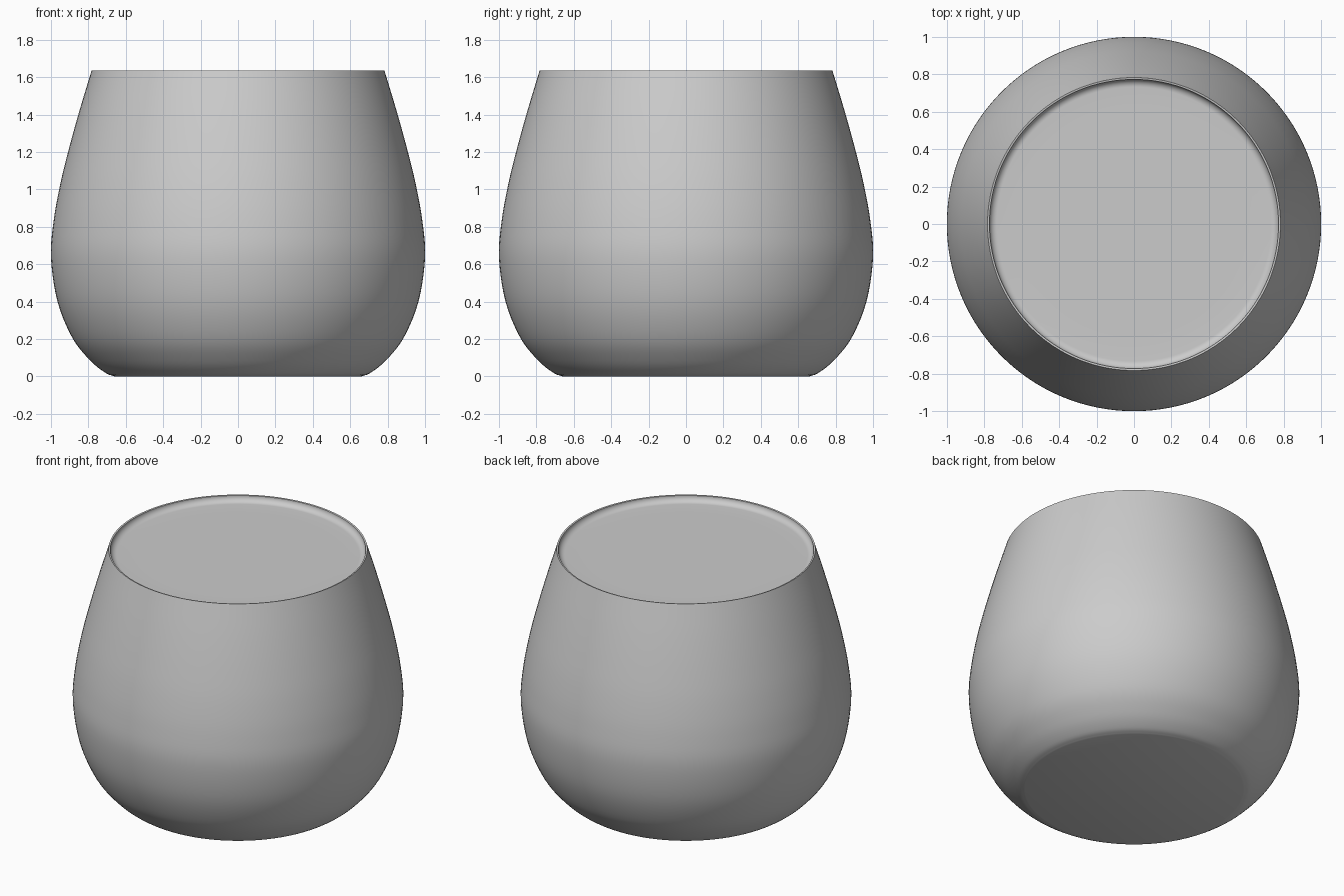
import bpy, bmesh, math
from mathutils import Vector

if "Cube" in bpy.data.objects:
    bpy.data.objects.remove(bpy.data.objects["Cube"])

SEGMENTS = 128


def smooth_path(pts, steps=5):
    """Catmull-Rom curve through (radius, height) points."""
    v = [Vector(p) for p in pts]
    v = [2 * v[0] - v[1]] + v + [2 * v[-1] - v[-2]]
    out = []
    for a, b, c, d in zip(v, v[1:], v[2:], v[3:]):
        for i in range(steps):
            t = i / steps
            out.append(0.5 * (2 * b + (c - a) * t + (2 * a - 5 * b + 4 * c - d) * t**2
                              + (3 * b - a - 3 * c + d) * t**3))
    return [tuple(p) for p in out] + [pts[-1]]


def lathe(name, profile):
    bm = bmesh.new()
    verts = [bm.verts.new((r, 0, z)) for r, z in profile]
    edges = [bm.edges.new(pair) for pair in zip(verts, verts[1:])]
    bmesh.ops.spin(bm, geom=verts + edges, cent=(0, 0, 0), axis=(0, 0, 1),
                   angle=math.tau, steps=SEGMENTS)
    bmesh.ops.remove_doubles(bm, verts=bm.verts, dist=1e-4)
    bmesh.ops.recalc_face_normals(bm, faces=bm.faces)
    mesh = bpy.data.meshes.new(name)
    bm.to_mesh(mesh)
    bm.free()
    obj = bpy.data.objects.new(name, mesh)
    bpy.context.collection.objects.link(obj)
    bpy.ops.object.select_all(action='DESELECT')
    obj.select_set(True)
    bpy.context.view_layer.objects.active = obj
    bpy.ops.object.shade_smooth_by_angle(angle=math.radians(35))
    return obj


# Rounded cup wall with a flat base, filled almost to its thin rim
wall = smooth_path([(0.66, 0.0), (0.71, 0.02), (0.79, 0.085), (0.885, 0.205),
                    (0.965, 0.40), (1.0, 0.635), (0.986, 0.83), (0.95, 1.03),
                    (0.902, 1.225), (0.845, 1.43), (0.783, 1.635)])

# Fill surface: flat middle curving up to the rim
fill = [(0.773, 1.633)]
for i in range(9):
    a = math.radians(10 * i + 10)
    fill.append((0.733 + 0.04 * math.cos(a), 1.632 - 0.037 * math.sin(a)))
fill += [(0.6, 1.595), (0, 1.595)]

lathe("filled_cup", [(0, 0)] + wall + fill)
